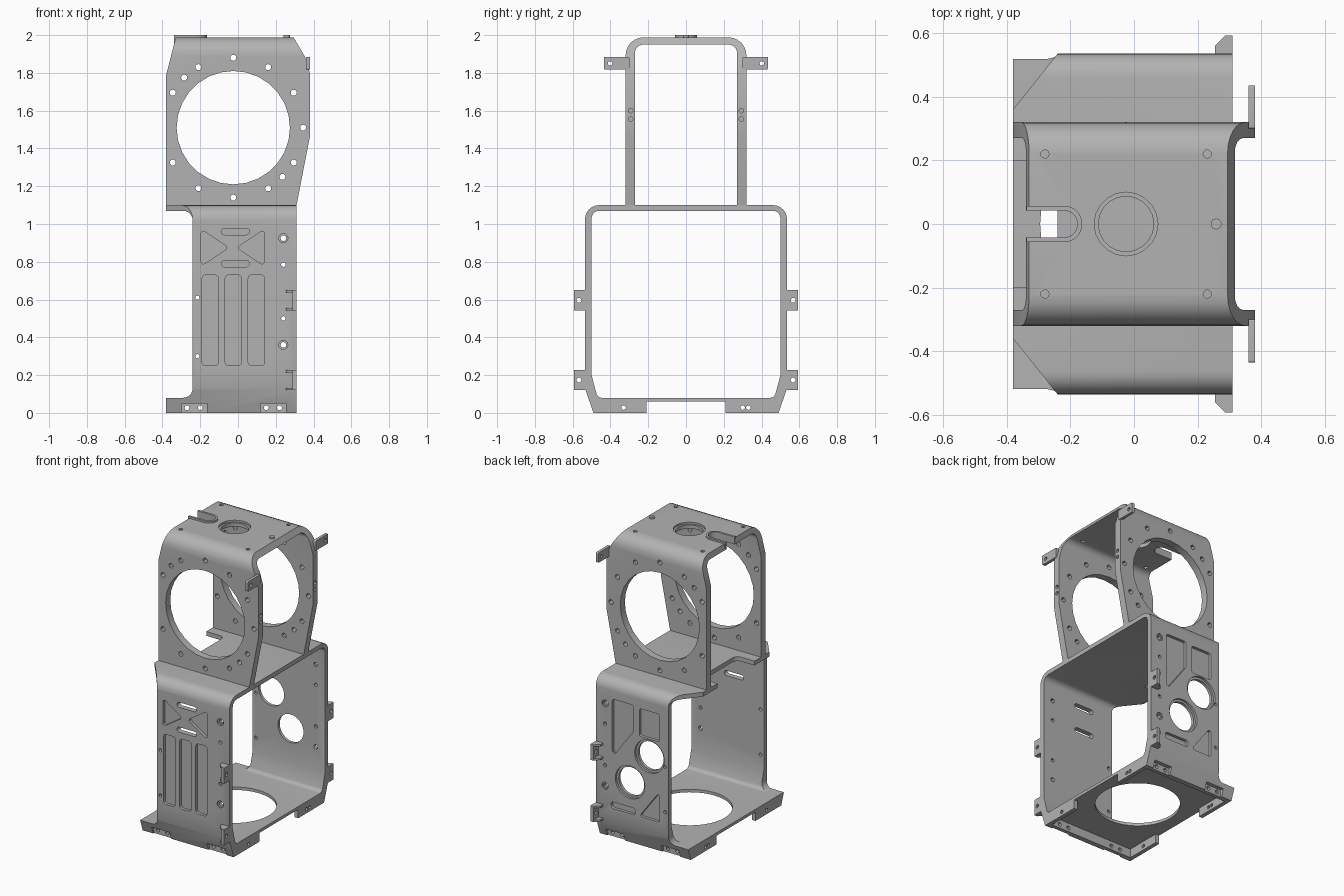
import bpy, bmesh, math
from mathutils import Vector

if "Cube" in bpy.data.objects:
    bpy.data.objects.remove(bpy.data.objects["Cube"])

metal = bpy.data.materials.new("grey metal")
metal.diffuse_color = (0.45, 0.45, 0.45, 1)
metal.use_nodes = True
metal.node_tree.nodes["Principled BSDF"].inputs["Base Color"].default_value = metal.diffuse_color


def rounded(pts, seg=6):
    """Polygon outline from (a, b, radius) corners."""
    out = []
    n = len(pts)
    for i, (a, b, r) in enumerate(pts):
        p = Vector((a, b))
        if r == 0:
            out.append((a, b))
            continue
        d0 = (Vector(pts[i - 1][:2]) - p).normalized()
        d1 = (Vector(pts[(i + 1) % n][:2]) - p).normalized()
        half = d0.angle(d1) / 2
        c = p + (d0 + d1).normalized() * (r / math.sin(half))
        v0 = p + d0 * (r / math.tan(half)) - c
        v1 = p + d1 * (r / math.tan(half)) - c
        turn = math.atan2(v0.x * v1.y - v0.y * v1.x, v0.dot(v1))
        for k in range(seg + 1):
            t = turn * k / seg
            out.append((c.x + v0.x * math.cos(t) - v0.y * math.sin(t),
                        c.y + v0.x * math.sin(t) + v0.y * math.cos(t)))
    return out


def rect(a0, b0, a1, b1, r=0):
    return rounded([(a0, b0, r), (a1, b0, r), (a1, b1, r), (a0, b1, r)])


def circle(a, b, r, n=16):
    return [(a + r * math.cos(2 * math.pi * k / n), b + r * math.sin(2 * math.pi * k / n)) for k in range(n)]


def poly(*pts, r=0.0):
    return rounded([(a, b, r) for a, b in pts], 4)


def prisms(name, axis, items):
    """One object made of outlines extruded along an axis: (outline, low, high)."""
    put = {"x": lambda a, b, t: (t, a, b), "y": lambda a, b, t: (a, t, b), "z": lambda a, b, t: (a, b, t)}[axis]
    bm = bmesh.new()
    for pts, lo, hi in items:
        low = [bm.verts.new(put(a, b, lo)) for a, b in pts]
        high = [bm.verts.new(put(a, b, hi)) for a, b in pts]
        bm.faces.new(low)
        bm.faces.new(high)
        for i in range(len(pts)):
            j = (i + 1) % len(pts)
            bm.faces.new((low[i], low[j], high[j], high[i]))
    bmesh.ops.recalc_face_normals(bm, faces=bm.faces)
    me = bpy.data.meshes.new(name)
    bm.to_mesh(me)
    bm.free()
    me.materials.append(metal)
    ob = bpy.data.objects.new(name, me)
    bpy.context.collection.objects.link(ob)
    return ob


def activate(ob):
    bpy.ops.object.select_all(action='DESELECT')
    ob.select_set(True)
    bpy.context.view_layer.objects.active = ob


def cut(ob, axis, items, op='DIFFERENCE'):
    tool = prisms("cutter", axis, items)
    mod = ob.modifiers.new("cut", 'BOOLEAN')
    mod.operation, mod.solver, mod.object = op, 'EXACT', tool
    activate(ob)
    bpy.ops.object.modifier_apply(modifier=mod.name)
    bpy.data.objects.remove(tool)


# Lower frame: closed band with splayed skirt at the bottom
lower = prisms("lower_frame", "x", [(rounded([
    (-0.49, 0, 0), (0.49, 0, 0), (0.535, 0.13, 0), (0.535, 1.10, 0.075),
    (-0.535, 1.10, 0.075), (-0.535, 0.13, 0)]), -0.38, 0.31)])
cut(lower, "x", [
    (rounded([(-0.468, 0.08, 0.03), (0.468, 0.08, 0.03), (0.50, 0.2, 0), (0.50, 1.07, 0.04),
              (-0.50, 1.07, 0.04), (-0.50, 0.2, 0)]), -0.5, 0.5),
    (rect(-0.455, -0.1, 0.455, 0.06), -0.5, 0.5)])
# Set the side walls back from the plate ends
cut(lower, "y", [(rounded([(-0.6, 0.08, 0), (-0.24, 0.08, 0.05), (-0.24, 1.07, 0.05), (-0.6, 1.07, 0)]), -0.7, 0.7)])
# Middle plate: chamfered corners and rear notch
cut(lower, "z", [([(-0.6, s * 0.08 + s * 0.005), (-0.24, s * 0.535), (-0.24, s * 0.7), (-0.6, s * 0.7)], 0.9, 1.2)
                 for s in (-1, 1)])
cut(lower, "z", [(rounded([(-0.5, -0.2, 0), (-0.24, -0.2, 0.04), (-0.24, 0.2, 0.04), (-0.5, 0.2, 0)]), 0.9, 1.2)])
# Bottom opening
cut(lower, "z", [(circle(-0.03, 0, 0.265, 40), -0.1, 0.2)])
# Foot bolt recesses along the skirts
cut(lower, "y", [(rect(a, -0.1, a + 0.135, 0.05), lo, lo + 0.2)
                 for a in (-0.30, 0.12) for lo in (-0.681, 0.481)])
# Front wall: pockets and two through slots
front = [(rect(a, 0.25, a + 0.087, 0.73, 0.02), -0.6, -0.515) for a in (-0.19, -0.068, 0.054)]
front += [(poly((-0.195, 0.972), (-0.195, 0.778), (-0.05, 0.875), r=0.012), -0.6, -0.515),
          (poly((0.14, 0.972), (0.14, 0.778), (-0.005, 0.875), r=0.012), -0.6, -0.515)]
front += [(rect(-0.088, z - 0.017, 0.06, z + 0.017, 0.0165), -0.6, -0.45) for z in (0.96, 0.79)]
cut(lower, "y", front)
# Back wall: pockets and recessed round holes
cut(lower, "y", [
    (poly((0.185, 0.97), (0.025, 0.97), (0.025, 0.79), (0.185, 0.57), r=0.015), 0.515, 0.6),
    (rect(-0.175, 0.77, -0.02, 0.96, 0.015), 0.515, 0.6),
    (poly((-0.02, 0.22), (-0.175, 0.22), (-0.175, 0.43), r=0.012), 0.515, 0.6),
    (rect(0.01, 0.22, 0.195, 0.265, 0.02), 0.515, 0.6),
    (circle(-0.097, 0.65, 0.112, 32), 0.52, 0.6),
    (circle(0.05, 0.435, 0.112, 32), 0.52, 0.6)])
cut(lower, "y", [(circle(-0.097, 0.65, 0.097, 32), 0.4, 0.6), (circle(0.05, 0.435, 0.097, 32), 0.4, 0.6)])
# Wall bolt holes, with counterbores on the larger ones
cut(lower, "y", [(circle(0.24, z, 0.024), lo, lo + 0.1) for z in (0.925, 0.36) for lo in (-0.625, 0.525)])
cut(lower, "y", [(circle(x, z, r, 12), -0.7, 0.7) for x, z, r in (
    (0.24, 0.925, 0.015), (0.24, 0.36, 0.015), (0.24, 0.785, 0.012), (0.24, 0.5, 0.012),
    (-0.215, 0.61, 0.011), (-0.215, 0.3, 0.011),
    (-0.27, 0.027, 0.013), (-0.2, 0.027, 0.013), (0.15, 0.027, 0.013), (0.22, 0.027, 0.013))])

# End feet under the bottom plate
feet = prisms("end_feet", "x", [(poly((s * 0.21, 0), (s * 0.489, 0), (s * 0.509, 0.062), (s * 0.21, 0.062)), lo, lo + 0.028)
                                for s in (-1, 1) for lo in (-0.38, 0.282)])
cut(feet, "x", [(circle(y, 0.028, 0.012, 12), -0.5, 0.5) for y in (-0.33, 0.3, 0.33)])

# Upper frame: inverted U trimmed to the side profile
upper = prisms("upper_frame", "x", [(rounded([
    (-0.32, 1.085, 0), (-0.27, 1.085, 0), (-0.27, 1.95, 0.045), (0.27, 1.95, 0.045), (0.27, 1.085, 0),
    (0.32, 1.085, 0), (0.32, 1.988, 0.095), (-0.32, 1.988, 0.095)]), -0.5, 0.5)])
cut(upper, "y", [([(-0.38, 1.0), (0.295, 1.0), (0.31, 1.1), (0.38, 1.46), (0.38, 1.8), (0.355, 1.885),
                   (0.29, 1.995), (-0.328, 1.995), (-0.38, 1.79)], -0.6, 0.6)], 'INTERSECT')
# Large side openings with a bolt circle
CX, CZ = -0.025, 1.51
bolts = [(CX + 0.37 * math.cos(math.radians(a)), CZ + 0.37 * math.sin(math.radians(a)))
         for a in range(0, 360, 30) if a != 180]
bolts += [(-0.285, 1.775), (0.235, 1.25)]
cut(upper, "y", [(circle(CX, CZ, 0.30, 28), -0.6, 0.6)] + [(circle(x, z, 0.016, 12), -0.6, 0.6) for x, z in bolts])
# Edge screw holes
cut(upper, "x", [(circle(s * 0.293, z, 0.012, 12), 0.33, 0.5) for s in (-1, 1) for z in (1.555, 1.6)])

# Raised rim around the top slot
slot_outer = rounded([(-0.338, -0.057, 0), (-0.163, -0.057, 0.056), (-0.163, 0.057, 0.056), (-0.338, 0.057, 0)], 8)
slot_inner = rounded([(-0.5, -0.042, 0), (-0.178, -0.042, 0.041), (-0.178, 0.042, 0.041), (-0.5, 0.042, 0)], 8)
cut(upper, "z", [(slot_inner, 1.9, 2.1), (circle(-0.025, 0, 0.10, 20), 1.975, 2.1)]
    + [(circle(x, s * 0.22, 0.013, 12), 1.9, 2.1) for x in (-0.28, 0.23) for s in (-1, 1)])
cut(upper, "z", [(circle(-0.025, 0, 0.087, 20), 1.9, 2.1)])
rim = prisms("slot_rim", "z", [(slot_outer, 1.952, 2.0)])
cut(rim, "z", [(slot_inner, 1.9, 2.1)])
stud = prisms("top_stud", "z", [(circle(0.258, 0, 0.017), 1.97, 2.0)])

# Upper ears, joined to the wall edge
ears = prisms("upper_ears", "x", [(rect(min(s * 0.30, s * 0.435), 1.818, max(s * 0.30, s * 0.435), 1.885, 0.006), 0.36, 0.38)
                                  for s in (-1, 1)])
cut(ears, "x", [(circle(s * 0.402, 1.85, 0.012, 12), 0.3, 0.5) for s in (-1, 1)])

# Lower ears: drilled plate with gussets above and below
low_ears = prisms("lower_ears", "x", [
    (rect(min(s * 0.525, s * 0.593), z, max(s * 0.525, s * 0.593), z + 0.108), 0.288, 0.31)
    for s in (-1, 1) for z in (0.12, 0.542)])
cut(low_ears, "x", [(circle(s * 0.567, z + 0.054, 0.013, 12), 0.2, 0.4) for s in (-1, 1) for z in (0.12, 0.542)])
gussets = prisms("ear_gussets", "z", [
    ([(0.255, s * 0.525), (0.255, s * 0.56), (0.288, s * 0.593), (0.29, s * 0.593), (0.29, s * 0.525)], z, z + 0.013)
    for s in (-1, 1) for z in (0.12, 0.215, 0.542, 0.637)])

for ob in (lower, feet, upper, rim, stud, ears, low_ears, gussets):
    activate(ob)
    bpy.ops.object.shade_smooth_by_angle(angle=math.radians(30))
